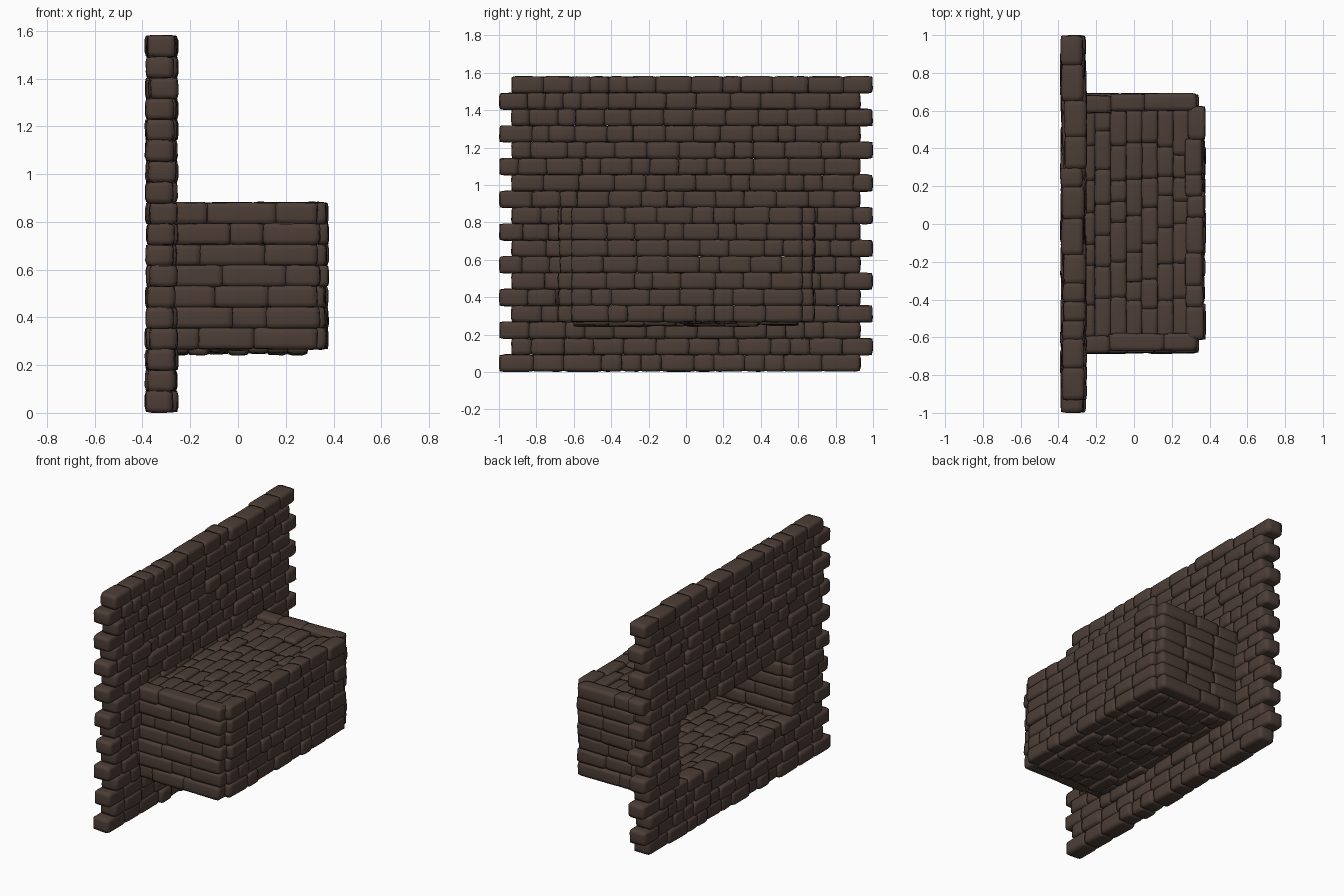
import bpy, bmesh, math, random
from mathutils import Vector

if "Cube" in bpy.data.objects:
    bpy.data.objects.remove(bpy.data.objects["Cube"])

random.seed(7)
mat = bpy.data.materials.new("dark brown brick")
mat.diffuse_color = (0.073, 0.047, 0.037, 1)
mat.use_nodes = True
mat.node_tree.nodes["Principled BSDF"].inputs["Base Color"].default_value = mat.diffuse_color
PITCH = 1.575 / 18          # height of one course


def add_brick(bm, centre, size, long_axis):
    """Pillow-shaped brick: a 3x3x3 divided box pulled a little towards a sphere."""
    tmp = bmesh.new()
    bmesh.ops.create_cube(tmp, size=2)
    bmesh.ops.subdivide_edges(tmp, edges=tmp.edges[:], cuts=2, use_grid_fill=True)
    new = {}
    inner = max(0.34, 1 - 0.6 * PITCH / size[long_axis])
    for v in tmp.verts:
        p = v.co
        q = [0, 0, 0]
        for i in range(3):
            a, b = p[(i + 1) % 3] ** 2, p[(i + 2) % 3] ** 2
            k = math.sqrt(max(0, 1 - a / 2 - b / 2 + a * b / 3))
            t = p[i]
            if abs(t) < 0.9:
                t = math.copysign(inner if i == long_axis else 0.55, t)
            w = 0.32 if i != long_axis else 0.32 * min(1, PITCH / size[i])
            q[i] = t * (1 - w + w * k)
            q[i] *= size[i] / 2
            q[i] += random.uniform(-0.002, 0.002)
        new[v] = bm.verts.new(Vector(centre) + Vector(q))
    for f in tmp.faces:
        bm.faces.new([new[v] for v in f.verts]).smooth = True
    tmp.free()


def split(a, b, mean):
    """Cut the span a..b into bricks of uneven length."""
    n = max(1, round((b - a) / mean))
    parts = [random.choice((0.65, 1, 1.1, 1.25)) for _ in range(n)]
    k = (b - a) / sum(parts)
    pos = a
    for p in parts:
        yield pos, pos + p * k
        pos += p * k


def panel(name, long_axis, row_axis, level, thick, row0, pitch, rows, spans, mean, jitter=0.012):
    """Rows of bricks; spans(row) gives the stretches that are filled."""
    norm = 3 - long_axis - row_axis
    bm = bmesh.new()
    for r in range(rows):
        for a, b in spans(r):
            for s, e in split(a, b, mean):
                c, d = [0, 0, 0], [0, 0, 0]
                c[long_axis], d[long_axis] = (s + e) / 2, e - s + 0.008
                c[row_axis], d[row_axis] = row0 + (r + 0.5) * pitch, pitch * 1.07
                c[norm], d[norm] = level + random.uniform(-jitter, jitter), thick
                add_brick(bm, c, d, long_axis)
    me = bpy.data.meshes.new(name)
    bm.to_mesh(me)
    bm.free()
    me.materials.append(mat)
    ob = bpy.data.objects.new(name, me)
    bpy.context.collection.objects.link(ob)


# large wall with toothed ends and an opening into the niche
def wall_spans(r):
    a, b = (-0.995, 0.93) if r % 2 == 0 else (-0.93, 0.995)
    return [(a, -0.6), (0.6, b)] if 4 <= r <= 8 else [(a, b)]


panel("wall", 1, 2, -0.32, 0.12, 0.004, PITCH, 18, wall_spans, 0.15)

# niche end walls
z0 = 0.268
for label, y in (("front", -0.63), ("back", 0.635)):
    panel("niche_end_" + label, 0, 2, y, 0.095, z0, PITCH, 7,
          lambda r: [(-0.30, 0.33 + 0.01 * (r % 2))], 0.19)

# niche rear wall
panel("niche_rear", 1, 2, 0.325, 0.095, z0, PITCH, 7, lambda r: [(-0.61, 0.62)], 0.16)

# niche floor and roof
for label, z in (("floor", 0.297), ("roof", 0.815)):
    panel("niche_" + label, 1, 0, z, 0.09, -0.29, 0.083, 7, lambda r: [(-0.6, 0.6)], 0.17)
